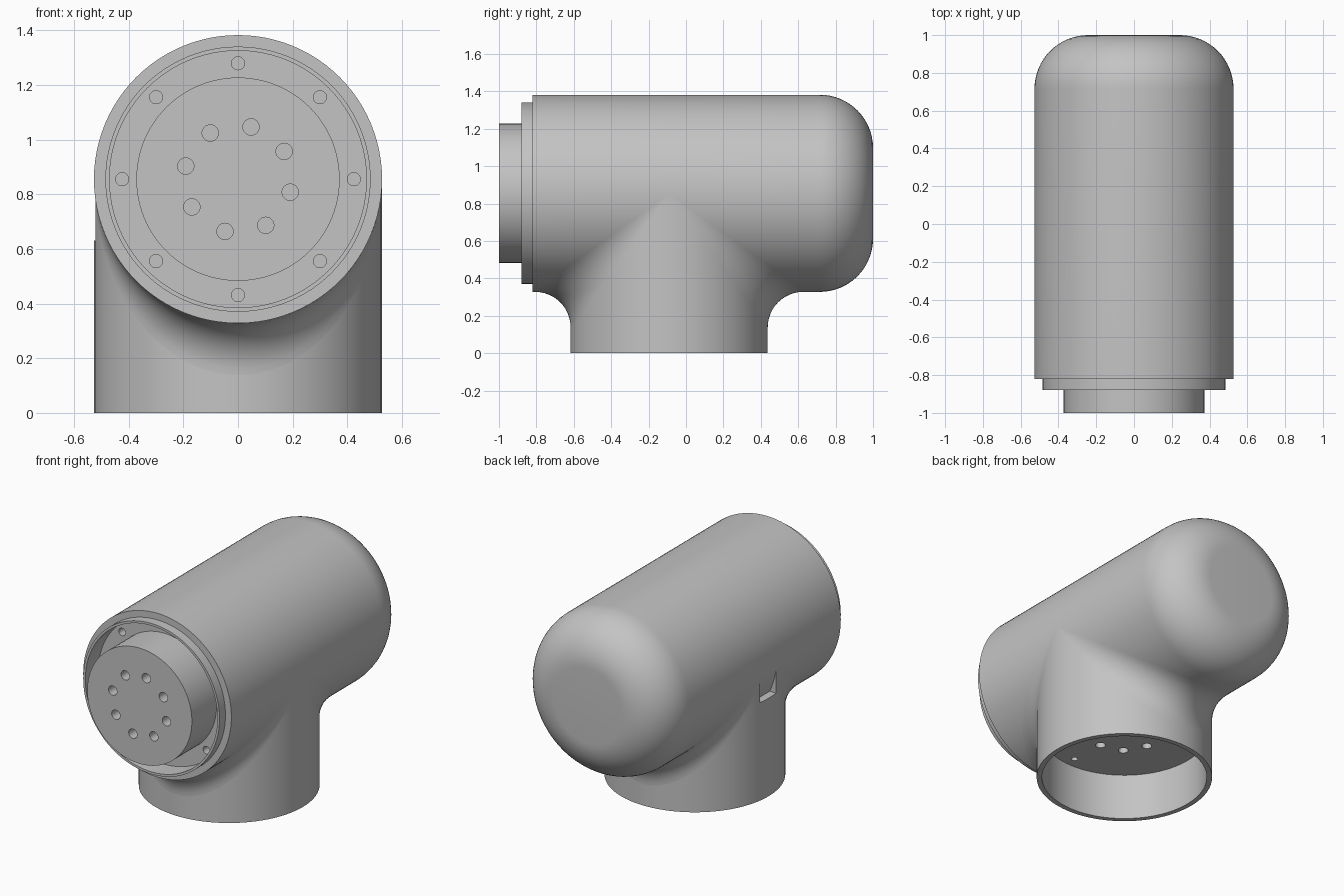
import bpy, bmesh
from math import sin, cos, pi, radians
from mathutils import Matrix, Vector

if "Cube" in bpy.data.objects:
    bpy.data.objects.remove(bpy.data.objects["Cube"])

R = 0.527         # radius of both pipes
AXIS = 0.855      # height of the horizontal pipe
NECK_Y = -0.09    # position of the vertical neck
BALL = 0.19       # blend radius between the pipes
SIDES = 96

grey = bpy.data.materials.new("plain_grey")
grey.use_nodes = True
grey.diffuse_color = (0.55, 0.55, 0.55, 1)
grey.node_tree.nodes["Principled BSDF"].inputs["Base Color"].default_value = (0.55, 0.55, 0.55, 1)


def make_object(name, bm):
    mesh = bpy.data.meshes.new(name)
    bm.to_mesh(mesh)
    bm.free()
    mesh.materials.append(grey)
    obj = bpy.data.objects.new(name, mesh)
    bpy.context.collection.objects.link(obj)
    return obj


def lathe(name, profile, matrix):
    """Spin a closed (radius, height) profile round the local z axis."""
    bm = bmesh.new()
    verts = [bm.verts.new((r, 0, h)) for r, h in profile]
    edges = [bm.edges.new(pair) for pair in zip(verts, verts[1:])]
    bmesh.ops.spin(bm, geom=verts + edges, cent=(0, 0, 0), axis=(0, 0, 1),
                   angle=2 * pi, steps=SIDES, use_merge=True)
    bmesh.ops.remove_doubles(bm, verts=bm.verts, dist=0.0001)
    bmesh.ops.recalc_face_normals(bm, faces=bm.faces)
    bm.transform(matrix)
    return make_object(name, bm)


def cut(obj, cutter):
    mod = obj.modifiers.new("cut", 'BOOLEAN')
    mod.operation = 'DIFFERENCE'
    mod.solver = 'EXACT'
    mod.object = cutter
    bpy.context.view_layer.objects.active = obj
    bpy.ops.object.modifier_apply(modifier=mod.name)


def smooth(obj):
    bpy.ops.object.select_all(action='DESELECT')
    obj.select_set(True)
    bpy.context.view_layer.objects.active = obj
    bpy.ops.object.shade_smooth_by_angle(angle=radians(30))


# Horizontal pipe: connector boss, recessed flange, barrel and rounded back
ROUND = 0.285
front = [(0, -1), (0.372, -1), (0.372, -0.75), (0.47, -0.75), (0.47, -0.88),
         (0.485, -0.88), (0.485, -0.82), (R, -0.82)]
back = [(R - ROUND + ROUND * cos(a), 1 - ROUND + ROUND * sin(a))
        for a in (pi / 2 * i / 16 for i in range(17))]
lay_down = Matrix.Translation((0, 0, AXIS)) @ Matrix.Rotation(-pi / 2, 4, 'X')
barrel = lathe("barrel", front + back + [(0, 1)], lay_down)

# Vertical neck with its recessed socket underneath
neck = lathe("neck", [(0, 0.3), (0.495, 0.3), (0.495, 0), (R, 0), (R, AXIS), (0, AXIS)],
             Matrix.Translation((0, NECK_Y, 0)))

# Pin and screw holes
holes = bmesh.new()


def drill(centre, radius, turn):
    bmesh.ops.create_cone(holes, cap_ends=True, segments=24, radius1=radius, radius2=radius,
                          depth=0.2, matrix=Matrix.Translation(centre) @ turn)


upright = Matrix.Identity(4)
facing = Matrix.Rotation(pi / 2, 4, 'X')
for k in range(8):
    pin, screw = radians(45 * k - 14), radians(45 * k)
    drill((0.197 * cos(pin), -1, AXIS + 0.197 * sin(pin)), 0.03, facing)
    drill((0.424 * cos(screw), -0.75, AXIS + 0.424 * sin(screw)), 0.024, facing)
    socket = radians(45 * k + 7)
    drill((0.197 * cos(socket), NECK_Y + 0.197 * sin(socket), 0.3), 0.03, upright)
for angle in (275, 297.5):
    a = radians(angle)
    drill((0.424 * cos(a), NECK_Y + 0.424 * sin(a), 0.3), 0.02, upright)
hole_cutter = make_object("hole_cutter", holes)

# Small notch at the top of the neck on the right side
bm = bmesh.new()
bmesh.ops.create_cube(bm, size=1, matrix=Matrix.Translation((-0.53, NECK_Y, 0.73))
                      @ Matrix.Diagonal((0.16, 0.16, 0.2, 1)))
notch_cutter = make_object("notch_cutter", bm)

cut(barrel, hole_cutter)
cut(neck, hole_cutter)
cut(neck, notch_cutter)
for cutter in (hole_cutter, notch_cutter):
    bpy.data.objects.remove(cutter)
smooth(barrel)
smooth(neck)


# Rolling-ball blends in front of and behind the neck
def blend(name, side):
    bm = bmesh.new()
    rows = []
    start, end = radians(-81), radians(90)
    for i in range(61):
        t = start + (end - start) * i / 60
        centre = Vector((sin(t), cos(t), -cos(t))) * (R + BALL)
        to_neck = Vector((-sin(t), -cos(t), 0))
        to_barrel = Vector((-sin(t), 0, cos(t)))
        row = []
        for j in range(13):
            # constant-speed arc between the two contact points
            angle = to_neck.angle(to_barrel, 0)
            f = j / 12
            if angle > 0.001:
                d = (to_neck * sin((1 - f) * angle) + to_barrel * sin(f * angle)) / sin(angle)
            else:
                d = to_neck
            p = centre + d * BALL
            row.append(bm.verts.new((p.x, NECK_Y + side * p.y, AXIS + p.z)))
        rows.append(row)
    for a, b in zip(rows, rows[1:]):
        for j in range(12):
            quad = [a[j], a[j + 1], b[j + 1], b[j]]
            bm.faces.new(quad if side > 0 else quad[::-1])
    bmesh.ops.remove_doubles(bm, verts=bm.verts, dist=0.0001)
    smooth(make_object(name, bm))


blend("front_blend", -1)
blend("back_blend", 1)
